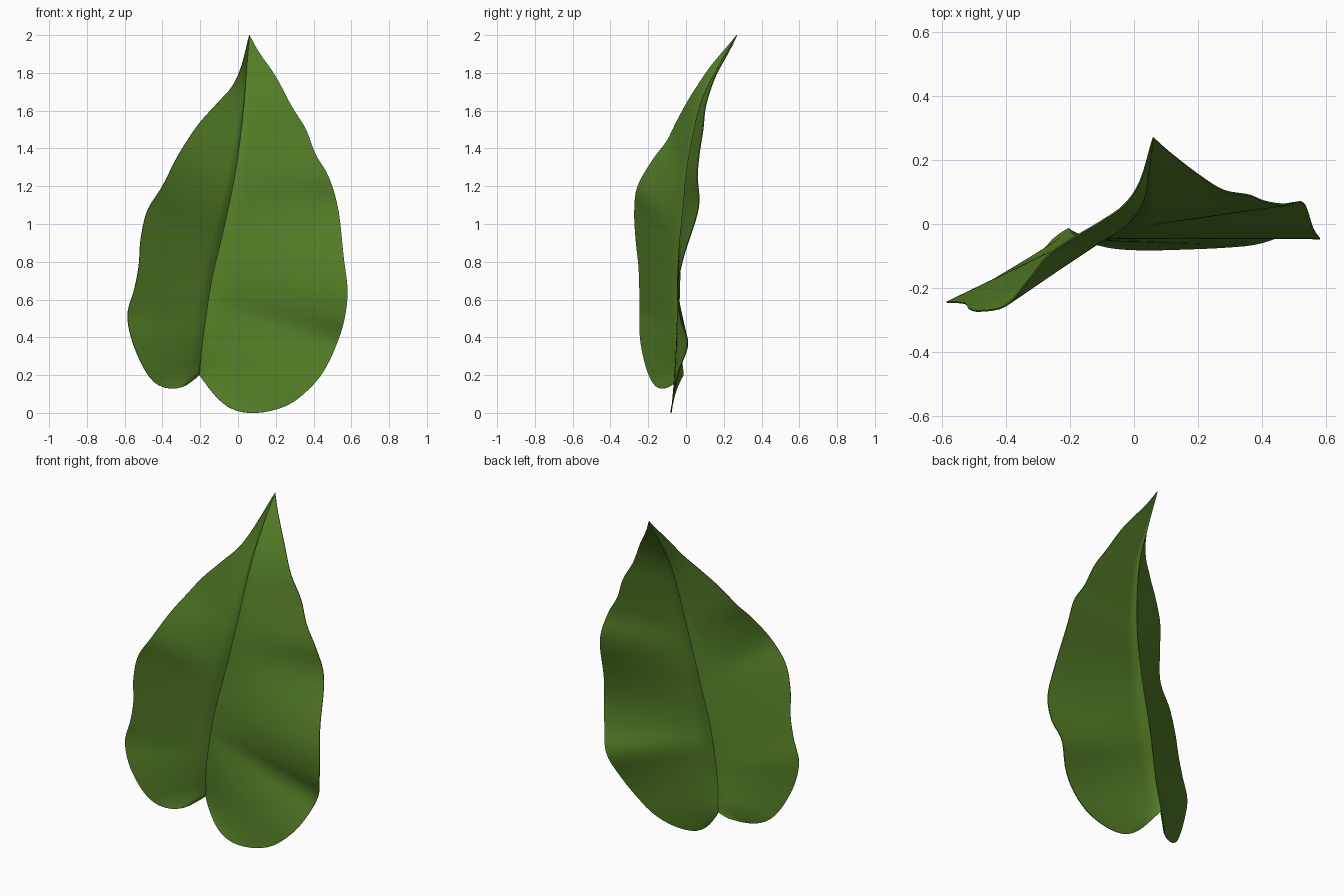
import bpy
import bmesh
from mathutils import Vector

cube = bpy.data.objects.get("Cube")
if cube:
    bpy.data.objects.remove(cube, do_unlink=True)

ROWS = 72      # samples along the midrib
COLUMNS = 18   # samples from the midrib to each margin

# Control points run from the notch at the base to the pointed tip
BASE, TIP = (-.205, -.015, .2), (.06, .27, 2)
midrib = [BASE, (-.185, -.045, .4), (-.14, -.045, .7), (-.07, -.03, 1),
          (-.01, 0, 1.3), (.03, .07, 1.62), (.045, .17, 1.83), TIP]
left_margin = [BASE, (-.16, -.045, .14), (-.1, -.068, .07), (-.03, -.078, .02),
               (.06, -.08, 0), (.17, -.077, .01), (.28, -.072, .05),
               (.38, -.062, .13), (.46, -.035, .23), (.525, .01, .37),
               (.565, -.03, .5), (.58, -.045, .65), (.56, -.015, .82),
               (.53, .065, 1.08), (.48, .06, 1.25), (.41, .07, 1.37),
               (.36, .09, 1.5), (.28, .105, 1.63), (.2, .155, 1.78),
               (.11, .225, 1.91), TIP]
right_margin = [BASE, (-.25, -.045, .165), (-.3, -.1, .135), (-.37, -.14, .13),
                (-.44, -.175, .16), (-.5, -.21, .24), (-.56, -.24, .38),
                (-.585, -.245, .52), (-.55, -.245, .65), (-.525, -.25, .78),
                (-.515, -.265, .92), (-.48, -.272, 1.07), (-.4, -.255, 1.2),
                (-.33, -.175, 1.34), (-.27, -.1, 1.44), (-.2, -.05, 1.54),
                (-.1, .01, 1.65), (-.03, .06, 1.73), (.02, .135, 1.84), TIP]


def smooth_curve(points, steps=12):
    """Dense Catmull-Rom curve with the running length at each sample."""
    p = [Vector(q) for q in points]
    p = [2 * p[0] - p[1]] + p + [2 * p[-1] - p[-2]]
    dense = []
    for a, b, c, d in zip(p, p[1:], p[2:], p[3:]):
        for k in range(steps):
            t = k / steps
            dense.append(b + (c - a) * t / 2 + (a - b * 2.5 + c * 2 - d / 2) * t**2
                         + (b * 3 - c * 3 + d - a) * t**3 / 2)
    dense.append(p[-2])
    lengths = [0]
    for a, b in zip(dense, dense[1:]):
        lengths.append(lengths[-1] + (b - a).length)
    return dense, lengths


def sample(curve, fraction):
    dense, lengths = curve
    target = fraction * lengths[-1]
    for i in range(len(dense) - 1):
        if target <= lengths[i + 1]:
            span = lengths[i + 1] - lengths[i]
            return dense[i].lerp(dense[i + 1], (target - lengths[i]) / span)
    return dense[-1].copy()


def add_half(bm, rib, margin, flip):
    """Fan the blade out from the midrib to one margin."""
    grid = []
    for r in range(ROWS + 1):
        f = r / ROWS
        inner, outer = sample(rib, f**1.5), sample(margin, f)
        row = []
        for c in range(COLUMNS + 1):
            s = (c / COLUMNS)**1.3
            point = inner.lerp(outer, s)
            # Shallow crease along the midrib, fading toward both ends
            point.y += .05 * f * (1 - f) * max(0, 1 - s * 12)
            row.append(bm.verts.new(point))
        grid.append(row)
    for low, high in zip(grid, grid[1:]):
        for c in range(COLUMNS):
            quad = [low[c], low[c + 1], high[c + 1], high[c]]
            bm.faces.new(quad[::-1] if flip else quad)


# Leaf blade
bm = bmesh.new()
rib = smooth_curve(midrib)
add_half(bm, rib, smooth_curve(left_margin), False)
add_half(bm, rib, smooth_curve(right_margin), True)
bmesh.ops.remove_doubles(bm, verts=bm.verts, dist=.0005)
mesh = bpy.data.meshes.new("leaf_blade")
bm.to_mesh(mesh)
bm.free()
leaf = bpy.data.objects.new("leaf_blade", mesh)
bpy.context.collection.objects.link(leaf)

# Leaf green
green = bpy.data.materials.new("leaf_green")
green.use_nodes = True
colour = (.09, .21, .02, 1)
green.diffuse_color = colour
green.node_tree.nodes["Principled BSDF"].inputs["Base Color"].default_value = colour
mesh.materials.append(green)

# Thin sheet with smooth faces and a crisp rim
bpy.context.view_layer.objects.active = leaf
leaf.select_set(True)
sheet = leaf.modifiers.new("sheet", "SOLIDIFY")
sheet.thickness = .005
sheet.offset = 0
bpy.ops.object.modifier_apply(modifier=sheet.name)
bpy.ops.object.shade_smooth_by_angle(angle=.7)
